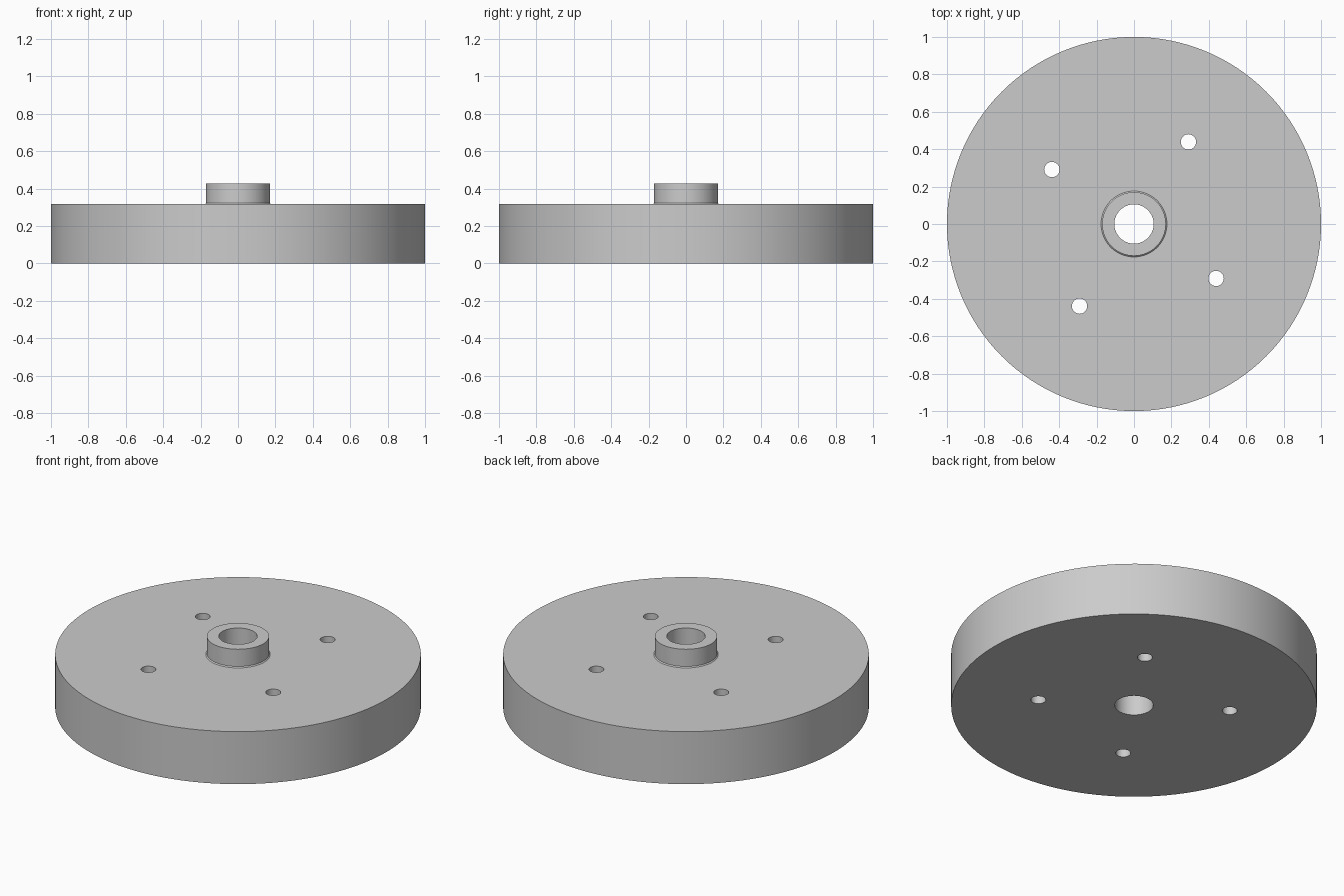
import bpy, bmesh
from math import atan2, cos, sin, pi, radians

default = bpy.data.objects.get("Cube")
if default:
    bpy.data.objects.remove(default, do_unlink=True)

DISC_R, DISC_H = 1.0, 0.317
HUB_R, HUB_TOP, BORE_R = 0.17, 0.427, 0.105
BOLT_R, BOLT_X, BOLT_Y = 0.041, 0.291, 0.439
FILLET = 0.006

grey = bpy.data.materials.new("plain grey")
grey.use_nodes = True
colour = (0.6, 0.6, 0.6, 1)
grey.diffuse_color = colour
grey.node_tree.nodes["Principled BSDF"].inputs["Base Color"].default_value = colour


def add_object(name, bm):
    mesh = bpy.data.meshes.new(name)
    bmesh.ops.recalc_face_normals(bm, faces=bm.faces)
    bm.to_mesh(mesh)
    bm.free()
    obj = bpy.data.objects.new(name, mesh)
    bpy.context.collection.objects.link(obj)
    mesh.materials.append(grey)
    return obj


def lathe(name, profile, sides):
    """Turn a closed (radius, height) profile around the z axis."""
    bm = bmesh.new()
    rings = [[bm.verts.new((r * cos(2 * pi * i / sides), r * sin(2 * pi * i / sides), z))
              for r, z in profile] for i in range(sides)]
    n = len(profile)
    for i in range(sides):
        a, b = rings[i], rings[(i + 1) % sides]
        for j in range(n):
            k = (j + 1) % n
            bm.faces.new((a[j], b[j], b[k], a[k]))
    return add_object(name, bm)


# Disc, raised hub and through bore, with a small chamfer at the hub base
wheel = lathe("disc_with_hub", [
    (BORE_R, 0), (DISC_R, 0), (DISC_R, DISC_H), (HUB_R + FILLET, DISC_H),
    (HUB_R, DISC_H + FILLET), (HUB_R, HUB_TOP), (BORE_R, HUB_TOP)], 128)

# Four bolt holes, evenly spaced
bolt_circle = (BOLT_X ** 2 + BOLT_Y ** 2) ** 0.5
start = atan2(BOLT_Y, BOLT_X)
bm = bmesh.new()
for i in range(4):
    made = bmesh.ops.create_cone(bm, cap_ends=True, segments=32,
                                 radius1=BOLT_R, radius2=BOLT_R, depth=1)
    angle = start + i * pi / 2
    bmesh.ops.translate(bm, verts=made["verts"],
                        vec=(bolt_circle * cos(angle), bolt_circle * sin(angle), 0))
cutter = add_object("bolt_hole_cutter", bm)
cutter.hide_render = True

cut = wheel.modifiers.new("bolt_holes", "BOOLEAN")
cut.operation = "DIFFERENCE"
cut.solver = "EXACT"
cut.object = cutter
bpy.ops.object.select_all(action="DESELECT")
wheel.select_set(True)
bpy.context.view_layer.objects.active = wheel
bpy.ops.object.modifier_apply(modifier=cut.name)
bpy.data.objects.remove(cutter, do_unlink=True)

# Smooth round walls with crisp rims
bpy.ops.object.shade_smooth_by_angle(angle=radians(30))
